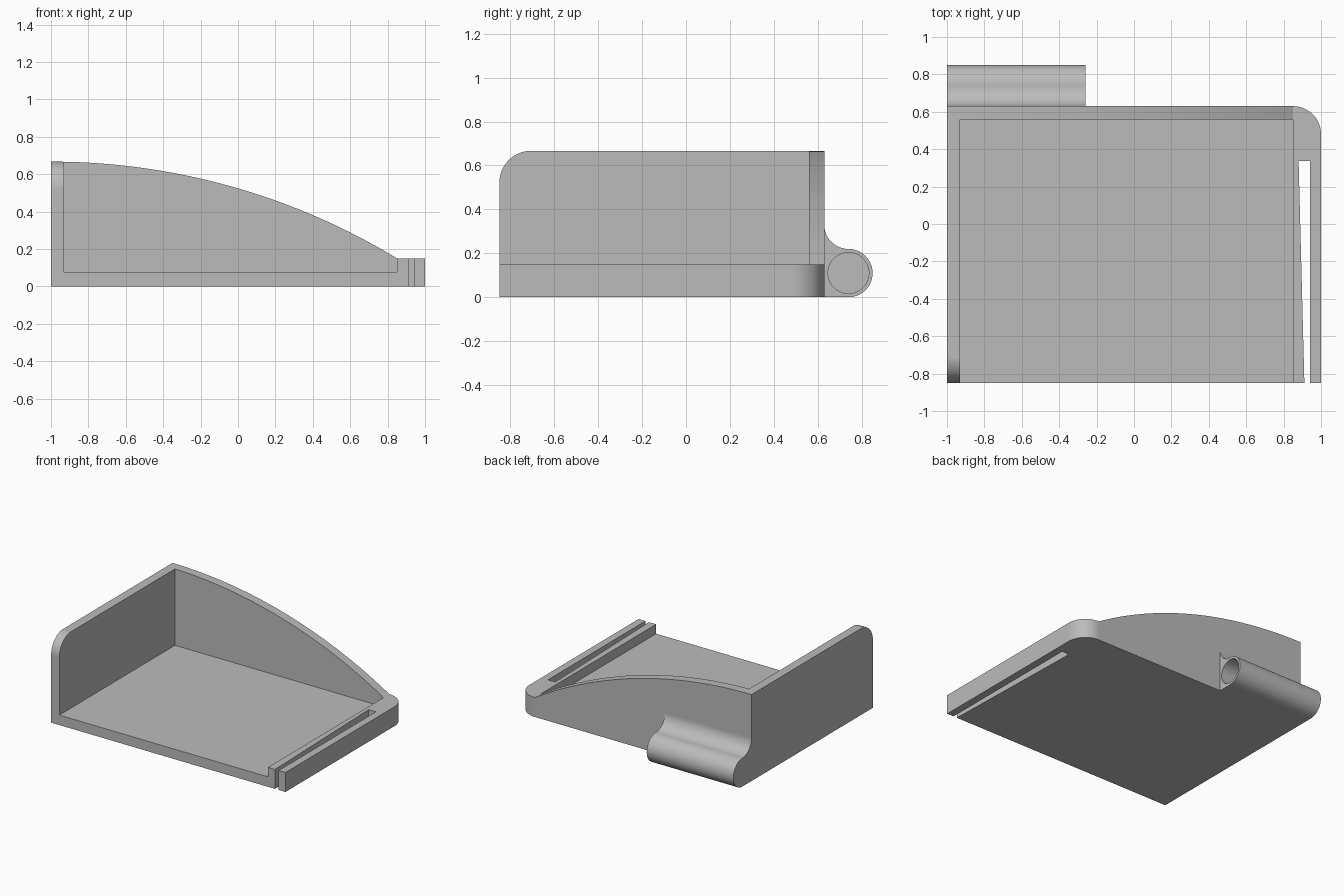
import bpy
import bmesh
from math import sin, cos, asin, radians

if "Cube" in bpy.data.objects:
    bpy.data.objects.remove(bpy.data.objects["Cube"], do_unlink=True)

grey = bpy.data.materials.new("plain grey")
grey.use_nodes = True
grey.diffuse_color = (0.5, 0.5, 0.5, 1)
grey.node_tree.nodes["Principled BSDF"].inputs["Base Color"].default_value = (0.5, 0.5, 0.5, 1)

# Main dimensions
LEFT, RIGHT, FRONT, BACK = -1.0, 1.0, -0.85, 0.63
TOP, RIM, FLOOR, WALL = 0.667, 0.15, 0.077, 0.07
RIM_X = 0.85


def arc(cx, cy, r, start, end, n=24):
    angles = [radians(start + (end - start) * i / n) for i in range(n + 1)]
    return [(cx + r * cos(a), cy + r * sin(a)) for a in angles]


def extrude(name, profile, axis, lo, hi):
    """Prism of a 2D profile along an axis; profile holds the other two axes in order."""
    i = "xyz".index(axis)

    def place(p, t):
        v = list(p)
        v.insert(i, t)
        return v

    bm = bmesh.new()
    face = bm.faces.new([bm.verts.new(place(p, lo)) for p in profile])
    moved = bmesh.ops.extrude_face_region(bm, geom=[face])["geom"]
    offset = [0, 0, 0]
    offset[i] = hi - lo
    bmesh.ops.translate(bm, vec=offset, verts=[g for g in moved if isinstance(g, bmesh.types.BMVert)])
    bmesh.ops.recalc_face_normals(bm, faces=bm.faces[:])
    mesh = bpy.data.meshes.new(name)
    bm.to_mesh(mesh)
    bm.free()
    mesh.materials.append(grey)
    obj = bpy.data.objects.new(name, mesh)
    bpy.context.collection.objects.link(obj)
    return obj


def select(obj):
    bpy.ops.object.select_all(action="DESELECT")
    obj.select_set(True)
    bpy.context.view_layer.objects.active = obj


def combine(obj, tool, operation):
    """Apply a boolean, then drop the helper shape."""
    tool.hide_render = True
    mod = obj.modifiers.new("cut", "BOOLEAN")
    mod.object, mod.operation, mod.solver = tool, operation, "EXACT"
    select(obj)
    bpy.ops.object.modifier_apply(modifier=mod.name)
    bpy.data.objects.remove(tool, do_unlink=True)


def finish(obj):
    select(obj)
    bpy.ops.object.shade_smooth_by_angle(angle=radians(30))
    obj.modifiers.new("even normals", "WEIGHTED_NORMAL").keep_sharp = True


# Tray: front silhouette with a sweeping arc down to the low rim
run, drop = RIM_X - LEFT, TOP - RIM
radius = (run ** 2 + drop ** 2) / (2 * drop)
sweep = 90 - asin(run / radius) * 180 / 3.14159265
silhouette = [(LEFT, 0)] + arc(LEFT, TOP - radius, radius, 90, sweep, 40) + [(RIGHT, RIM), (RIGHT, 0)]
tray = extrude("tray", silhouette, "y", FRONT, BACK)

# Rounded vertical corner at the back of the rim
plan = [(-2, -2), (RIGHT, -2)] + arc(RIM_X, BACK - 0.15, 0.15, 0, 90) + [(-2, BACK)]
plan[1] = (RIGHT, -2)
combine(tray, extrude("corner_shape", plan, "z", -1, 2), "INTERSECT")

# Rounded upper front corner of the side wall
r = 0.145
side = [(2, -1), (2, TOP)] + arc(FRONT + r, TOP - r, r, 90, 180) + [(FRONT, -1)]
combine(tray, extrude("side_shape", side, "x", -2, 2), "INTERSECT")

# Open interior above the floor
inner_back = BACK - WALL
cavity = [(LEFT + WALL, -2), (RIM_X, -2), (RIM_X, inner_back), (LEFT + WALL, inner_back)]
combine(tray, extrude("cavity", cavity, "z", FLOOR, 2), "DIFFERENCE")

# Tapered slot through the rim, open at the front
slot = [(0.911, FRONT), (0.911, -2), (0.942, -2), (0.942, 0.337), (0.88, 0.337)]
combine(tray, extrude("slot", slot, "z", -1, 1), "DIFFERENCE")
finish(tray)

# Hinge barrel blended into the back wall, with a blind bore
R = 0.11
hinge_y = BACK + R
outline = [(BACK, 0)] + arc(hinge_y, 3 * R, R, 180, 270) + arc(hinge_y, R, R, 90, -90, 48)[1:]
barrel = extrude("hinge_barrel", outline, "x", LEFT, -0.26)
bore = arc(hinge_y, R, 0.093, 0, 360, 64)[:-1]
combine(barrel, extrude("bore", bore, "x", LEFT + WALL, 0.5), "DIFFERENCE")
finish(barrel)
